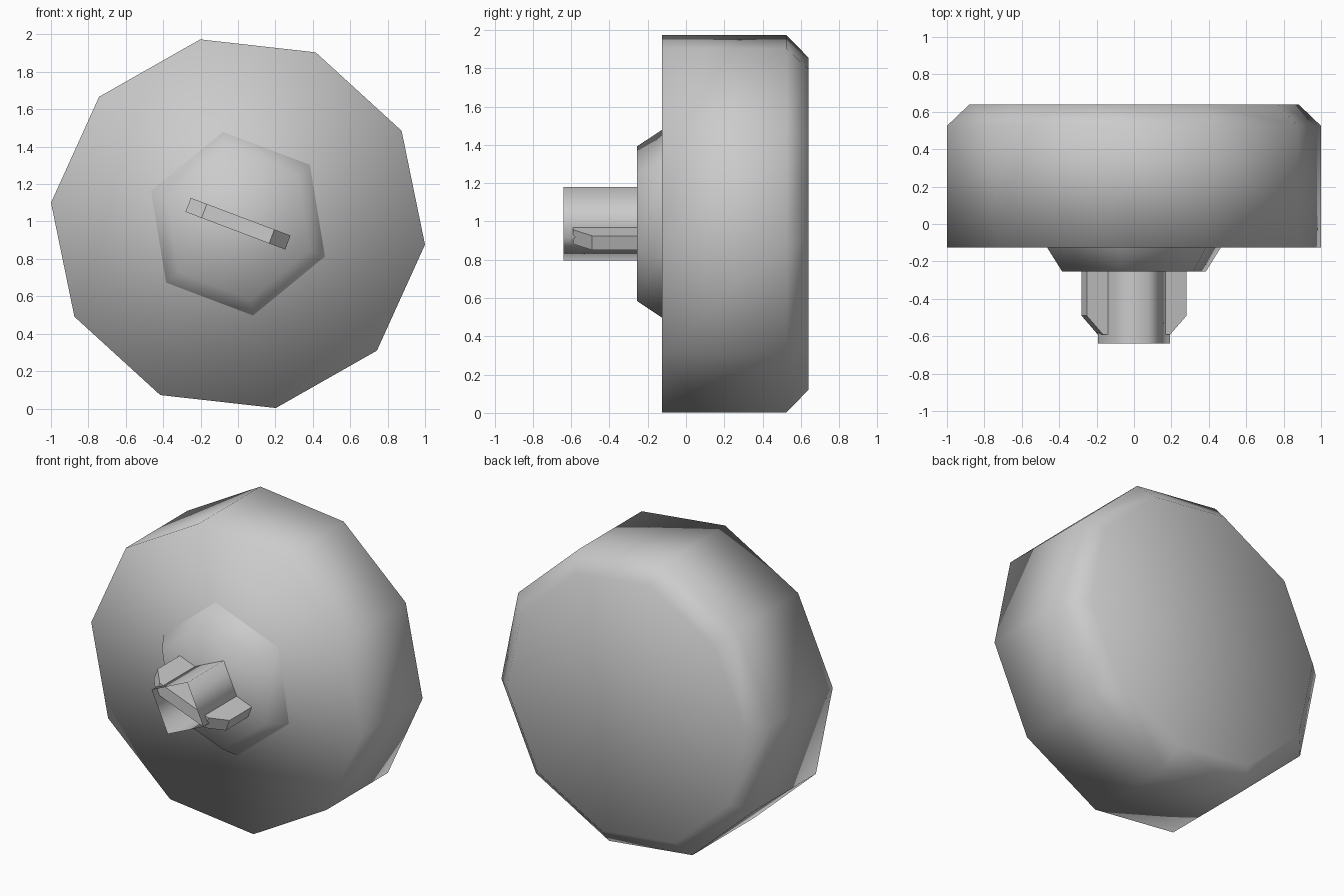
import bpy
import bmesh
from math import cos, sin, radians, tau

if "Cube" in bpy.data.objects:
    bpy.data.objects.remove(bpy.data.objects["Cube"], do_unlink=True)

CENTRE_Z = 0.988

grey = bpy.data.materials.new("plain grey")
grey.use_nodes = True
grey.diffuse_color = (0.6, 0.6, 0.6, 1)
grey.node_tree.nodes["Principled BSDF"].inputs["Base Color"].default_value = (0.6, 0.6, 0.6, 1)


def finish(name, bm, smooth):
    """Turn a bmesh into a named object with the shared material."""
    for face in bm.faces:
        face.smooth = smooth
    mesh = bpy.data.meshes.new(name)
    bm.to_mesh(mesh)
    bm.free()
    mesh.materials.append(grey)
    obj = bpy.data.objects.new(name, mesh)
    obj.location.z = CENTRE_Z
    bpy.context.collection.objects.link(obj)
    return obj


def turned(name, sides, start, profile, front_cap=True, back_cap=True):
    """Polygonal turning about the y axis; profile is (radius, y), front to back."""
    bm = bmesh.new()
    rings = []
    for r, y in profile:
        angles = [radians(start) + tau * k / sides for k in range(sides)]
        rings.append([bm.verts.new((r * cos(a), y, r * sin(a))) for a in angles])
    for a, b in zip(rings, rings[1:]):
        for k in range(sides):
            n = (k + 1) % sides
            bm.faces.new((a[k], b[k], b[n], a[n]))
    if front_cap:
        bm.faces.new(rings[0])
    if back_cap:
        bm.faces.new(rings[-1][::-1])
    return finish(name, bm, True)


# Ten-sided knob body with a chamfered back rim
turned("knob_body", 10, -6.4, [(1.006, -0.125), (1.006, 0.525), (0.885, 0.64)])

# Tapered six-sided collar
turned("collar", 6, 39.3, [(0.41, -0.255), (0.497, -0.125)], back_cap=False)

# Hollow square shaft, open at the front
KEY_ANGLE = -20.7
turned("shaft", 4, KEY_ANGLE, [(0.205, -0.64), (0.205, -0.255)], False, False)

# Key bar crossing the shaft corner to corner, with sloped shoulders
half = [(0.193, -0.59), (0.285, -0.49), (0.285, -0.255)]
outline = half + [(-r, y) for r, y in reversed(half)]
c, s = cos(radians(KEY_ANGLE)), sin(radians(KEY_ANGLE))
bm = bmesh.new()
sides = [[bm.verts.new((r * c - w * s, y, r * s + w * c)) for r, y in outline]
         for w in (-0.04, 0.04)]
bm.faces.new(sides[0])
bm.faces.new(sides[1][::-1])
for k in range(len(outline)):
    n = (k + 1) % len(outline)
    bm.faces.new((sides[0][k], sides[1][k], sides[1][n], sides[0][n]))
bmesh.ops.recalc_face_normals(bm, faces=bm.faces)
finish("key_bar", bm, False)
